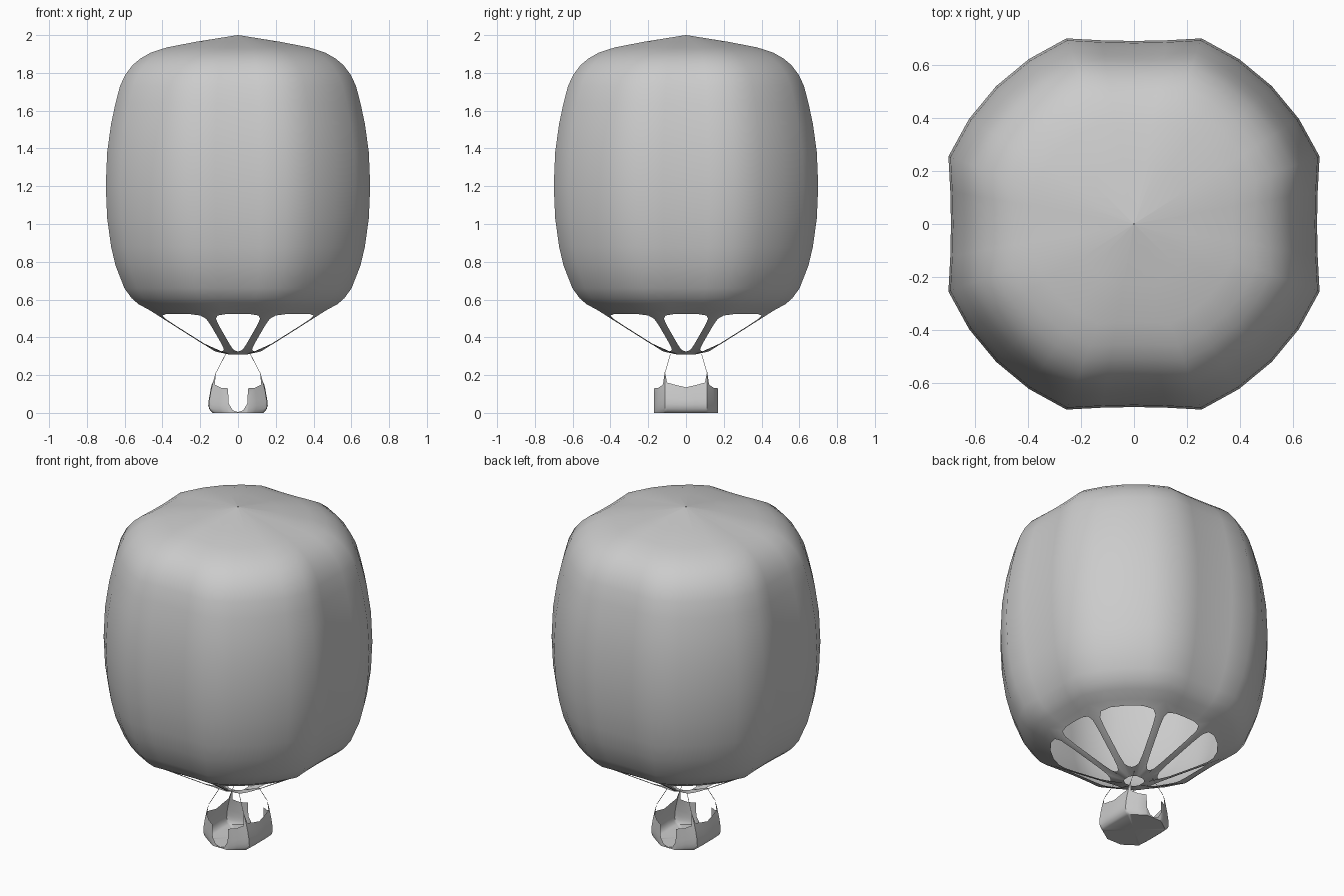
import bpy, bmesh
from math import sin, cos, radians

if "Cube" in bpy.data.objects:
    bpy.data.objects.remove(bpy.data.objects["Cube"])

RIDGE = 20  # ridges sit 20 degrees either side of each axis


def sector_point(k, r, t, z):
    """Point in gore k (even = flat side, odd = round diagonal), t in -1..1."""
    half = radians(RIDGE if k % 2 == 0 else 45 - RIDGE)
    a = radians(45 * k) + t * half
    if k % 2 == 0:
        q = r * cos(half) / cos(t * half) - 0.013 * r * (1 - t * t)
    else:
        q = r * (1 - 0.013 * (1 - t * t))
    return (q * cos(a), q * sin(a), z)


def finish(name, bm, angle=50):
    bmesh.ops.remove_doubles(bm, verts=bm.verts[:], dist=0.0005)
    bmesh.ops.recalc_face_normals(bm, faces=bm.faces[:])
    me = bpy.data.meshes.new(name)
    bm.to_mesh(me)
    bm.free()
    ob = bpy.data.objects.new(name, me)
    bpy.context.collection.objects.link(ob)
    bpy.ops.object.select_all(action='DESELECT')
    ob.select_set(True)
    bpy.context.view_layer.objects.active = ob
    bpy.ops.object.shade_smooth_by_angle(angle=radians(angle))
    return ob


def strip(bm, a, b):
    """Bridge two equally long point rows."""
    a = [bm.verts.new(p) for p in a]
    b = [bm.verts.new(p) for p in b]
    for i in range(len(a) - 1):
        bm.faces.new((a[i], a[i + 1], b[i + 1], b[i]))


def skirt_z(r):
    return 0.31 + max(0, r - 0.105) * 0.595


# Envelope: ridge profile (radius, height) swept through eight gores
PROFILE = [(0.50, skirt_z(0.50)), (0.56, 0.575), (0.60, 0.608), (0.64, 0.66),
           (0.69, 0.78), (0.715, 0.88), (0.737, 1.03), (0.745, 1.2), (0.737, 1.38),
           (0.715, 1.53), (0.69, 1.64), (0.665, 1.73), (0.635, 1.79), (0.595, 1.84),
           (0.55, 1.876), (0.49, 1.908), (0.40, 1.935), (0.235, 1.965), (0.002, 2.0)]
TS = (-1, -0.5, 0, 0.5, 1)
bm = bmesh.new()
for k in range(8):
    for (r0, z0), (r1, z1) in zip(PROFILE, PROFILE[1:]):
        strip(bm, [sector_point(k, r0, t, z0) for t in TS],
              [sector_point(k, r1, t, z1) for t in TS])

# Skirt with a rounded window in each gore, leaving struts and a hub ring
OUTER = [(0.055, 0), (0.055, 0.5), (0.055, 1), (0.20, 1), (0.36, 1),
         (0.42, 1), (0.50, 1), (0.50, 0.5), (0.50, 0)]
WINDOW = [(0.13, 0), (0.135, 0.5), (0.15, 0.9), (0.20, 1), (0.36, 1),
          (0.42, 0.97), (0.45, 0.84), (0.463, 0.5), (0.465, 0)]
for k in range(8):
    half = radians(RIDGE if k % 2 == 0 else 45 - RIDGE)
    for s in (-1, 1):
        outer = [sector_point(k, r, s * t, skirt_z(r)) for r, t in OUTER]
        inner = [sector_point(k, r, s * t * (1 - 0.021 / (r * sin(half))), skirt_z(r))
                 for r, t in WINDOW]
        strip(bm, outer, inner)
finish("balloon_envelope", bm)

# Basket: wall columns (x, y, top height) for one quarter, mirrored four ways
COLUMNS = [(0, 0.17, 0.004), (0.03, 0.17, 0.014), (0.05, 0.17, 0.05), (0.058, 0.17, 0.13),
           (0.10, 0.146, 0.133), (0.14, 0.122, 0.15), (0.155, 0.112, 0.22),
           (0.155, 0.10, 0.16), (0.158, 0.05, 0.147), (0.158, 0, 0.135)]
BULGE = [(0, 0.84), (0.012, 0.94), (0.035, 1.0), (0.06, 0.99), (0.14, 0.9), (0.23, 0.73)]


def bulge(z):
    for (z0, f0), (z1, f1) in zip(BULGE, BULGE[1:]):
        if z <= z1:
            return f0 + (f1 - f0) * (z - z0) / (z1 - z0)
    return BULGE[-1][1]


bm = bmesh.new()
LEVELS = (0, 0.06, 0.15, 0.3, 0.5, 0.75, 1)
for sx in (-1, 1):
    for sy in (-1, 1):
        rows = [[(sx * x * bulge(top * f), sy * y, top * f) for x, y, top in COLUMNS]
                for f in LEVELS]
        for a, b in zip(rows, rows[1:]):
            strip(bm, a, b)
        centre = [(0, 0, 0)] * len(COLUMNS)
        strip(bm, centre, rows[0])
bmesh.ops.remove_doubles(bm, verts=bm.verts[:], dist=0.0005)
finish("basket", bm, 40)

# Thin ropes from the basket corners to the hub ring
curve = bpy.data.curves.new("ropes", 'CURVE')
curve.dimensions = '3D'
curve.bevel_depth = 0.0015
curve.bevel_resolution = 0
for sx in (-1, 1):
    for sy in (-1, 1):
        sp = curve.splines.new('POLY')
        sp.points.add(1)
        sp.points[0].co = (sx * 0.115, sy * 0.11, 0.215, 1)
        sp.points[1].co = (sx * 0.065, sy * 0.082, 0.312, 1)
bpy.context.collection.objects.link(bpy.data.objects.new("ropes", curve))
